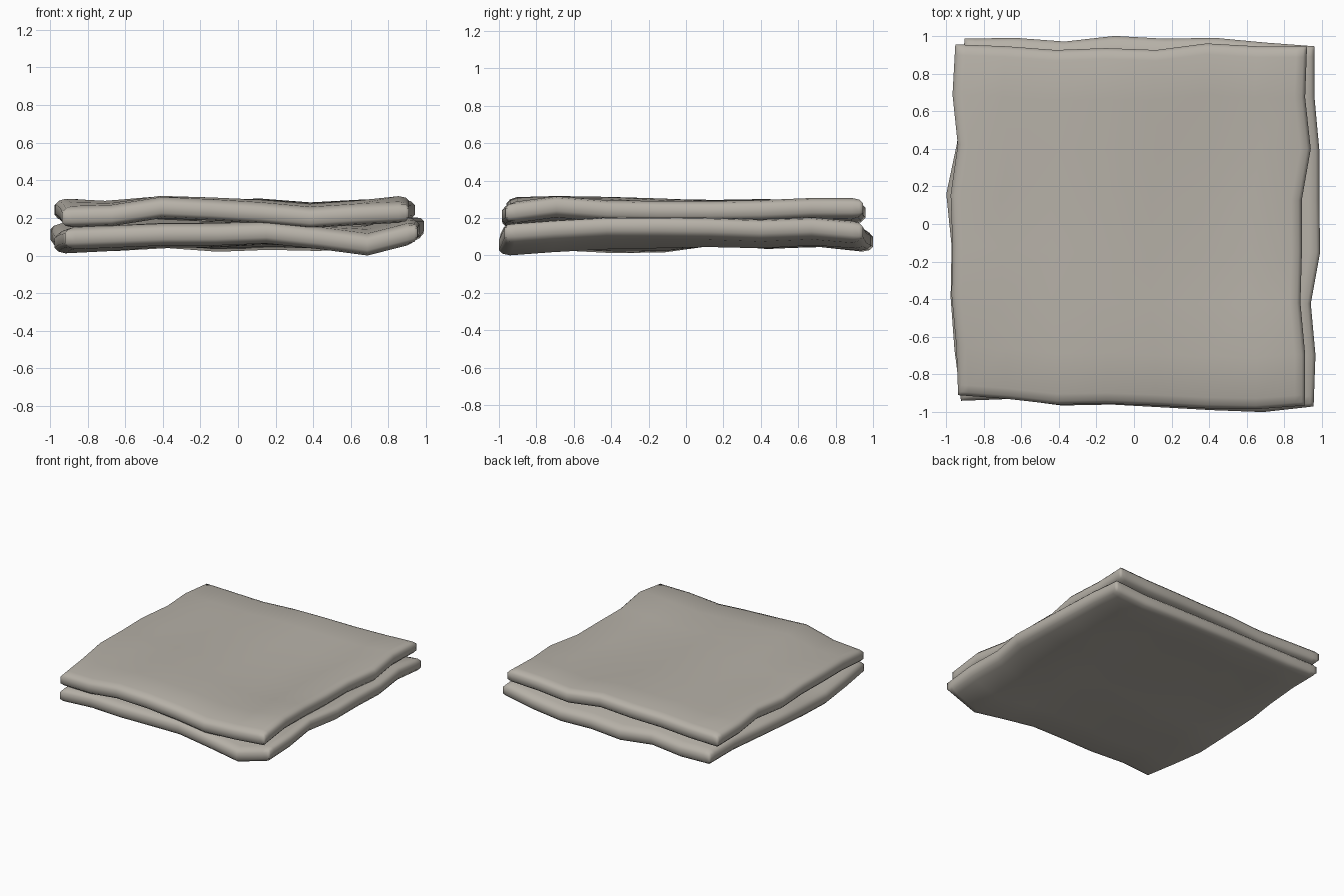
import bpy, bmesh

if "Cube" in bpy.data.objects:
    bpy.data.objects.remove(bpy.data.objects["Cube"])

cloth = bpy.data.materials.new("warm grey cloth")
cloth.diffuse_color = (0.47, 0.44, 0.39, 1)
cloth.use_nodes = True
cloth.node_tree.nodes["Principled BSDF"].inputs["Base Color"].default_value = cloth.diffuse_color

# Parameters across each pad: seven even cells plus tight rings for the rounded rim
PARAMS = [0, 0.01, 0.03] + [i / 7 for i in range(1, 7)] + [0.97, 0.99, 1]
RIM = [(0, 0.45), (0.01, 0.8), (0.03, 1.0), (0.6, 1.0)]


def sample(values, t):
    """Linear lookup in an evenly spaced list."""
    k = t * (len(values) - 1)
    i = min(int(k), len(values) - 2)
    return values[i] + (values[i + 1] - values[i]) * (k - i)


def rim_factor(u, v):
    d = min(u, 1 - u, v, 1 - v)
    for (a, fa), (b, fb) in zip(RIM, RIM[1:]):
        if d <= b:
            return fa + (fb - fa) * (d - a) / (b - a)
    return 1


def coons(front, back, left, right, u, v):
    """Blend four edge height lists over a patch."""
    c00, c10 = (front[0] + left[0]) / 2, (front[-1] + right[0]) / 2
    c01, c11 = (back[0] + left[-1]) / 2, (back[-1] + right[-1]) / 2
    return ((1 - v) * sample(front, u) + v * sample(back, u)
            + (1 - u) * sample(left, v) + u * sample(right, v)
            - (1 - u) * (1 - v) * c00 - u * (1 - v) * c10
            - (1 - u) * v * c01 - u * v * c11)


def pad(name, outline, heights, half, bulge_up, bulge_down):
    """Wavy padded sheet; edges in the order front, back, left, right."""
    bm = bmesh.new()
    n = len(PARAMS)
    layers = {}
    for side, bulge in ((1, bulge_up), (-1, bulge_down)):
        for i, u in enumerate(PARAMS):
            for j, v in enumerate(PARAMS):
                x = (1 - u) * sample(outline[2], v) + u * sample(outline[3], v)
                y = (1 - v) * sample(outline[0], u) + v * sample(outline[1], u)
                inner = min(1, 5 * min(u, 1 - u, v, 1 - v))
                z = coons(*heights, u, v) + side * (
                    half * rim_factor(u, v) + bulge * inner)
                layers[side, i, j] = bm.verts.new((x, y, z))
        for i in range(n - 1):
            for j in range(n - 1):
                bm.faces.new([layers[side, i + a, j + b]
                              for a, b in ((0, 0), (1, 0), (1, 1), (0, 1))])
    # Close the narrow edge all the way round
    m = n - 1
    loop = ([(i, 0) for i in range(m)] + [(m, j) for j in range(m)]
            + [(m - i, m) for i in range(m)] + [(0, m - j) for j in range(m)])
    for p, q in zip(loop, loop[1:] + loop[:1]):
        bm.faces.new([layers[1, *p], layers[1, *q], layers[-1, *q], layers[-1, *p]])
    bmesh.ops.recalc_face_normals(bm, faces=bm.faces)
    for f in bm.faces:
        f.smooth = True
    mesh = bpy.data.meshes.new(name)
    bm.to_mesh(mesh)
    bm.free()
    mesh.materials.append(cloth)
    obj = bpy.data.objects.new(name, mesh)
    bpy.context.collection.objects.link(obj)
    return obj


# Upper cloth layer
upper = pad("upper_layer",
            [[-.91, -.93, -.96, -.955, -.965, -.98, -.985, -.965],
             [.955, .945, .925, .935, .925, .96, .945, .945],
             [-.935, -.945, -.97, -.965, -.975, -.937, -.965, -.95],
             [.91, .91, .885, .893, .892, .94, .91, .92]],
            [[.21, .217, .26, .247, .23, .205, .222, .235],
             [.23, .23, .235, .245, .255, .235, .25, .262],
             [.21, .235, .255, .255, .25, .255, .245, .23],
             [.235, .272, .25, .245, .245, .25, .262, .262]],
            0.058, -0.02, 0.0)

# Lower cloth layer
lower = pad("lower_layer",
            [[-.94, -.93, -.965, -.96, -.975, -.99, -1, -.97],
             [.985, .99, .97, 1, .985, .99, .965, .945],
             [-.92, -.955, -.975, -.97, -.998, -.94, -.93, -.90],
             [.955, .965, .94, .99, .985, .985, .96, .96]],
            [[.10, .11, .12, .12, .13, .10, .062, .13],
             [.09, .085, .10, .08, .09, .085, .10, .135],
             [.10, .09, .075, .08, .12, .10, .115, .09],
             [.13, .15, .165, .165, .16, .15, .16, .135]],
            0.058, 0.01, 0.0)

# Rest the stack on the floor
low = min(v.co.z for o in (upper, lower) for v in o.data.vertices)
for obj in (upper, lower):
    for v in obj.data.vertices:
        v.co.z -= low
